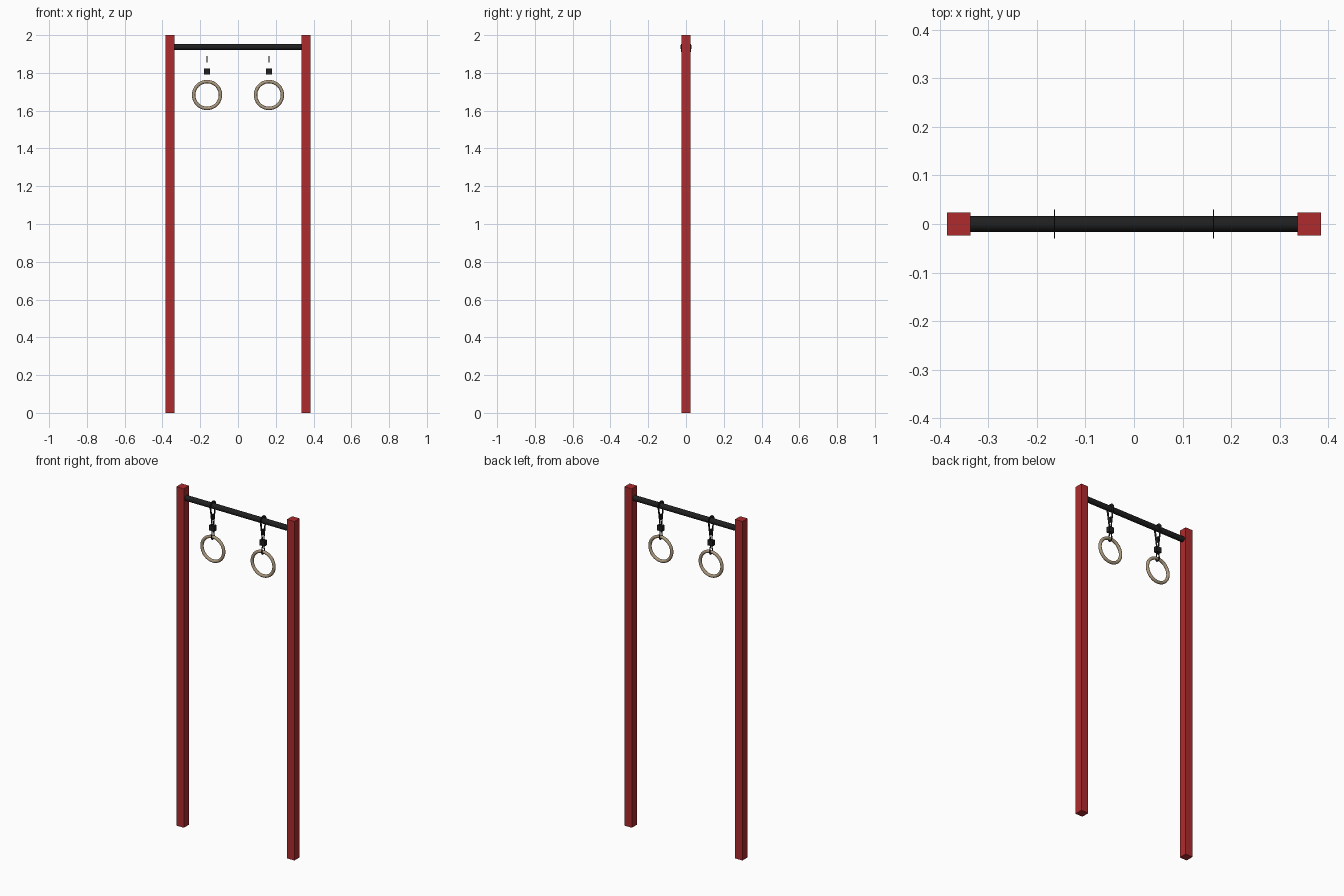
import bpy, bmesh, math
from mathutils import Vector

if "Cube" in bpy.data.objects:
    bpy.data.objects.remove(bpy.data.objects["Cube"])


def material(name, rgb):
    m = bpy.data.materials.new(name)
    m.diffuse_color = (*rgb, 1)
    m.use_nodes = True
    m.node_tree.nodes["Principled BSDF"].inputs["Base Color"].default_value = m.diffuse_color
    return m


RED = material("red paint", (0.42, 0.024, 0.027))
BLACK = material("black", (0.014, 0.014, 0.014))
WOOD = material("pale wood", (0.41, 0.32, 0.21))

BAR_Z, RING_Z, STRAP_X = 1.937, 1.683, 0.164


def finish(name, mat):
    ob = bpy.context.object
    ob.name = name
    ob.data.materials.append(mat)
    return ob


def box(name, center, size, mat):
    bpy.ops.mesh.primitive_cube_add(size=1, location=center)
    ob = finish(name, mat)
    ob.scale = size
    return ob


def band_loop(name, x, z, radius, inner, tip, half, mat):
    """Flat teardrop band in the y-z plane, round about z and narrowing to tip."""
    sign = 1 if tip < z else -1

    def outline(r, w, end):
        pts = [(w, end)]
        for i in range(17):
            a = math.radians(-25 + i * 230 / 16)
            pts.append((r * math.cos(a), z + sign * r * math.sin(a)))
        return pts + [(-w, end)]

    bm = bmesh.new()
    out = [bm.verts.new((x, y, h)) for y, h in outline(radius, half, tip)]
    inn = [bm.verts.new((x, y, h)) for y, h in outline(inner, half * 0.1, tip)]
    for i in range(len(out) - 1):
        bm.faces.new((out[i], out[i + 1], inn[i + 1], inn[i]))
    me = bpy.data.meshes.new(name)
    bm.to_mesh(me)
    bm.free()
    ob = bpy.data.objects.new(name, me)
    bpy.context.collection.objects.link(ob)
    me.materials.append(mat)
    mod = ob.modifiers.new("thickness", 'SOLIDIFY')
    mod.thickness = 0.002
    mod.offset = 0
    return ob


# Crossbar between the posts
bpy.ops.mesh.primitive_cylinder_add(vertices=32, radius=0.016, depth=0.68,
                                    location=(0, 0, BAR_Z),
                                    rotation=(0, math.pi / 2, 0))
finish("crossbar", BLACK)
bpy.ops.object.shade_smooth_by_angle()

for side, s in (("left", -1), ("right", 1)):
    x = s * STRAP_X
    # Square upright
    box(side + "_post", (s * 0.361, 0, 1), (0.048, 0.048, 2), RED)

    # Hanging strap: wraps the bar above and the ring below the buckle
    band_loop(side + "_upper_strap", x, BAR_Z, 0.030, 0.0165, 1.81, 0.009, BLACK)
    band_loop(side + "_lower_strap", x, RING_Z + 0.071, 0.017, 0.0095, 1.80, 0.009, BLACK)
    box(side + "_strap_clip", (x, 0, 1.872), (0.005, 0.012, 0.034), BLACK)
    box(side + "_buckle", (x, 0, 1.808), (0.032, 0.022, 0.032), BLACK)

    # Gymnastic ring
    bpy.ops.mesh.primitive_torus_add(major_segments=48, minor_segments=14,
                                     major_radius=0.071, minor_radius=0.009,
                                     location=(x, 0, RING_Z),
                                     rotation=(math.pi / 2, 0, 0))
    finish(side + "_ring", WOOD)
    bpy.ops.object.shade_smooth_by_angle()
